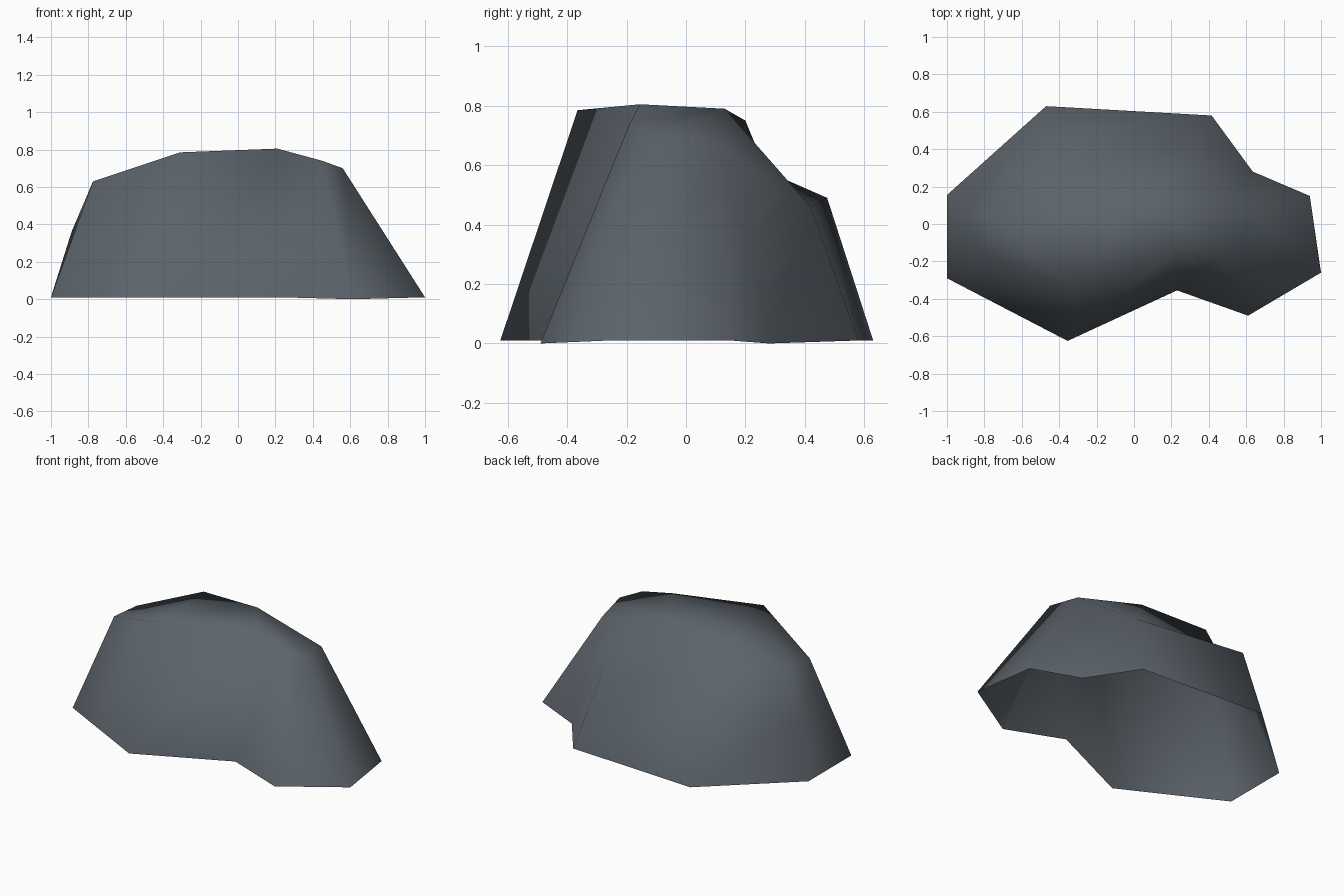
import bpy, bmesh

default_cube = bpy.data.objects.get("Cube")
if default_cube:
    bpy.data.objects.remove(default_cube, do_unlink=True)

# Slate material
slate = bpy.data.materials.new("slate_grey")
slate.use_nodes = True
colour = (0.105, 0.125, 0.145, 1)
slate.diffuse_color = colour
slate.node_tree.nodes["Principled BSDF"].inputs["Base Color"].default_value = colour

# Ground outline of the boulder (x, y), counter-clockwise from the front left corner
outline = [(-1, -.29), (-.355, -.625), (.23, -.355), (.61, -.49), (1, -.26),
           (.94, .15), (.635, .28), (.415, .58), (-.47, .63), (-1, .155)]
low_corners = (3, 6)

# Shoulder points where the steep sides meet the crown
shoulder = {
    "west": (-.775, -.18, .63),
    "front": (-.31, -.365, .785),
    "peak": (.21, -.155, .805),
    "notch": (.45, -.19, .74),
    "east": (.56, -.11, .70),
    "east_back": (.53, .11, .67),
    "back": (.32, .42, .46),
    "back_west": (-.45, .475, .49),
    "west_low": (-.89, .08, .36),
}
# Crown points inside the shoulder
crown = {
    "ridge": (.05, .13, .79),
    "ridge_west": (-.39, .20, .75),
    "hollow": (-.415, .27, .58),
    "west_top": (-.75, .02, .63),
}
# Shoulder point above each ground corner; one is shared by two corners
above = ["west", "front", "peak", "notch", "east", "east_back",
         "east_back", "back", "back_west", "west_low"]
# Crown facets
facets = [
    "front peak ridge", "front ridge ridge_west", "peak notch ridge",
    "notch east ridge", "east east_back ridge", "east_back back ridge",
    "ridge back hollow", "ridge hollow ridge_west", "hollow back back_west",
    "west front west_top", "front ridge_west west_top",
    "ridge_west hollow west_top", "hollow back_west west_top",
    "back_west west_low west_top", "west_low west west_top",
]

bm = bmesh.new()
base = [bm.verts.new((x, y, 0 if i in low_corners else .01))
        for i, (x, y) in enumerate(outline)]
top = {name: bm.verts.new(p) for name, p in {**shoulder, **crown}.items()}

# Steep sides, open underneath
for i, corner in enumerate(base):
    j = (i + 1) % len(base)
    loop = [corner, base[j], top[above[j]], top[above[i]]]
    bm.faces.new(list(dict.fromkeys(loop)))

# Crown
for facet in facets:
    bm.faces.new([top[name] for name in facet.split()])

for face in bm.faces:
    face.smooth = True

mesh = bpy.data.meshes.new("boulder")
bm.to_mesh(mesh)
bm.free()
mesh.materials.append(slate)
boulder = bpy.data.objects.new("boulder", mesh)
bpy.context.collection.objects.link(boulder)
